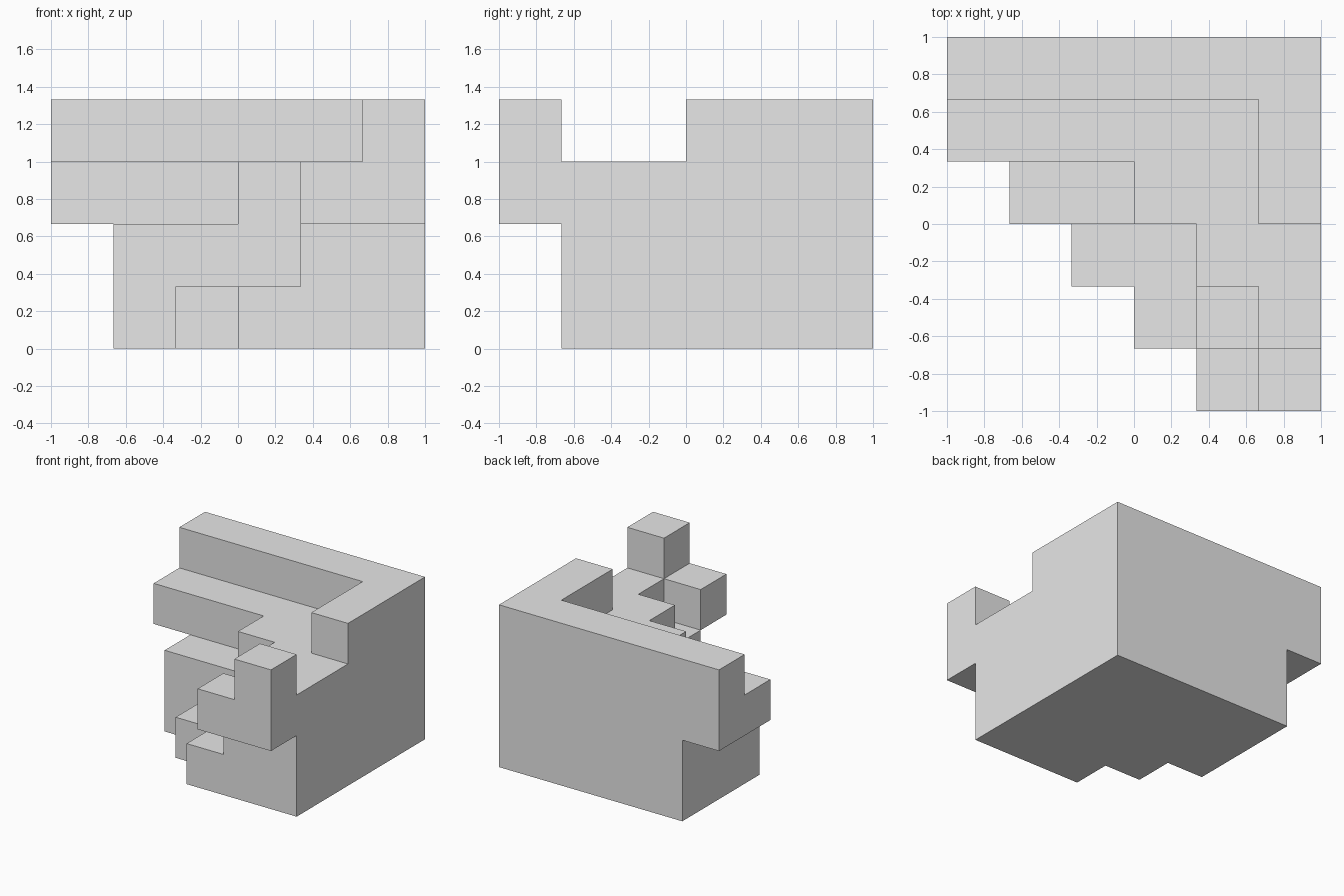
import bpy
import bmesh
import math
from mathutils import Vector

cube = bpy.data.objects.get("Cube")
if cube:
    bpy.data.objects.remove(cube, do_unlink=True)

CELL = 1 / 3
COUNT = 6

# Each layer, bottom to top: first filled column of every row, front to back.
# Rows run on to the left side (+x); COUNT means an empty row.
LAYERS = [
    (6, 3, 2, 1, 1, 1),  # stepped base
    (6, 4, 4, 1, 1, 1),  # lower body
    (4, 5, 4, 3, 0, 0),  # overhanging ledge and front arm
    (5, 6, 6, 5, 5, 0),  # back wall, side wall and front post
]


def filled(x, y, z):
    if not (0 <= x < COUNT and 0 <= y < COUNT and 0 <= z < len(LAYERS)):
        return False
    return x >= LAYERS[z][y]


def add_side(bm, cell, axis, sign):
    """Add the square face of a cell that looks along one axis."""
    normal = Vector((0, 0, 0))
    normal[axis] = sign
    u = Vector((0, 0, 0))
    u[(axis + 1) % 3] = 1
    v = normal.cross(u)
    centre = Vector(cell) + Vector((0.5, 0.5, 0.5)) + normal / 2
    corners = [centre + (u * a + v * b) / 2
               for a, b in ((-1, -1), (1, -1), (1, 1), (-1, 1))]
    bm.faces.new([bm.verts.new(c * CELL - Vector((1, 1, 0))) for c in corners])


# Outer skin of the stacked blocks
bm = bmesh.new()
for z in range(len(LAYERS)):
    for y in range(COUNT):
        for x in range(LAYERS[z][y], COUNT):
            for axis in range(3):
                for sign in (-1, 1):
                    near = [x, y, z]
                    near[axis] += sign
                    if not filled(*near):
                        add_side(bm, (x, y, z), axis, sign)

# Join the squares into large flat faces
bmesh.ops.remove_doubles(bm, verts=bm.verts, dist=0.001)
bmesh.ops.dissolve_limit(bm, angle_limit=math.radians(1),
                         verts=bm.verts, edges=bm.edges)

mesh = bpy.data.meshes.new("stepped_block")
bm.to_mesh(mesh)
bm.free()
block = bpy.data.objects.new("stepped_block", mesh)
bpy.context.collection.objects.link(block)

# Plain grey finish
grey = bpy.data.materials.new("light grey")
grey.use_nodes = True
colour = (0.8, 0.8, 0.8, 1)
grey.diffuse_color = colour
grey.node_tree.nodes["Principled BSDF"].inputs["Base Color"].default_value = colour
mesh.materials.append(grey)
